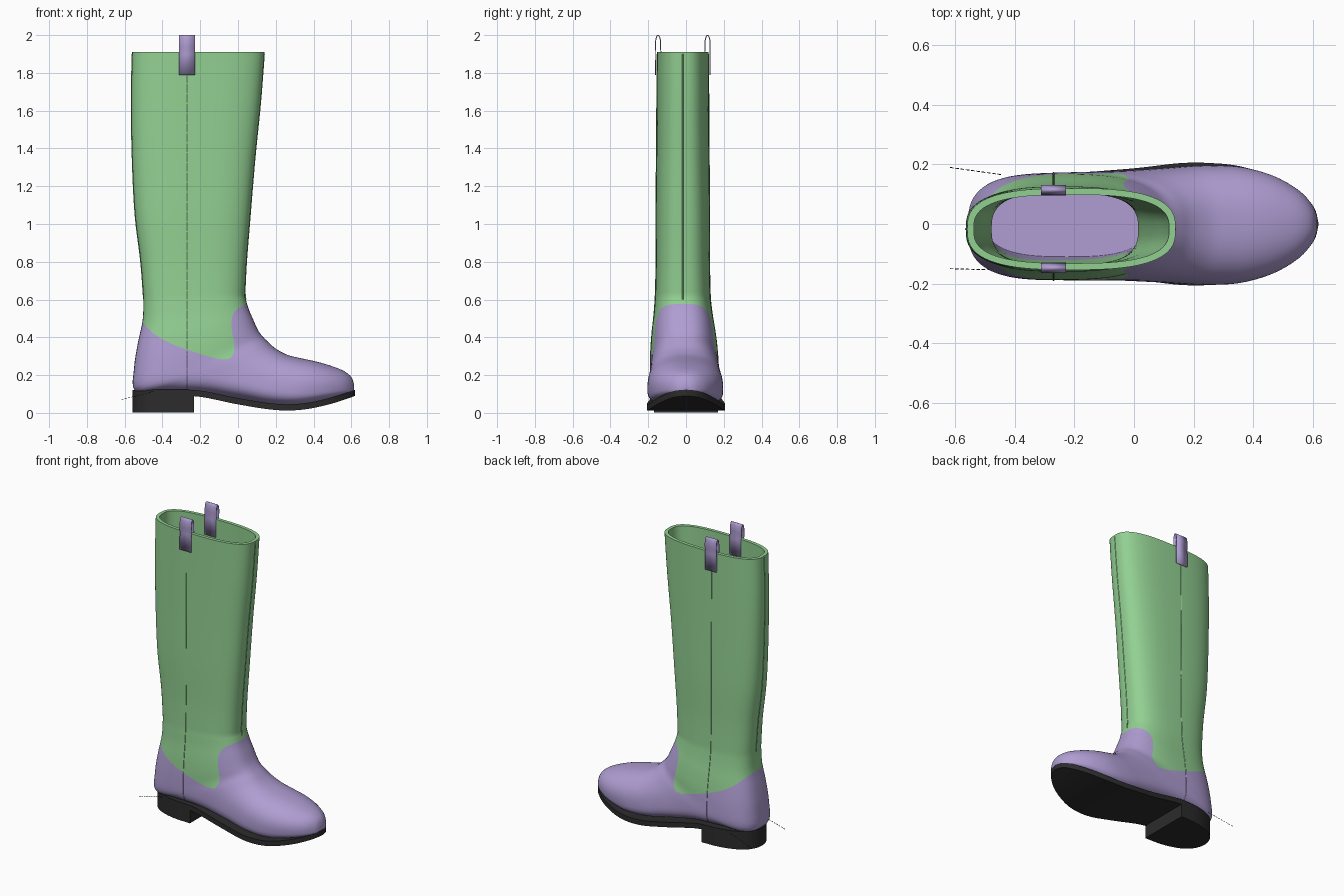
import bpy, bmesh
from math import pi, sin, cos, atan2, hypot
from mathutils import Vector
from mathutils.bvhtree import BVHTree

default_cube = bpy.data.objects.get("Cube")
if default_cube:
    bpy.data.objects.remove(default_cube, do_unlink=True)

SIDES = 72
SHAFT_Y = -0.017      # the shaft leans slightly to one side
SEAM_X = -0.27


def make_material(name, rgb):
    mat = bpy.data.materials.new(name)
    mat.use_nodes = True
    colour = (*rgb, 1)
    mat.diffuse_color = colour
    mat.node_tree.nodes["Principled BSDF"].inputs["Base Color"].default_value = colour
    return mat


green = make_material("leaf green leather", (0.29, 0.63, 0.29))
purple = make_material("lilac leather", (0.43, 0.34, 0.65))
black = make_material("black rubber", (0.025, 0.025, 0.025))


def add_object(name, data, materials):
    obj = bpy.data.objects.new(name, data)
    bpy.context.collection.objects.link(obj)
    data.materials.clear()
    for mat in materials:
        data.materials.append(mat)
    return obj


def finish_mesh(name, bm, materials, angle=0.7):
    bmesh.ops.recalc_face_normals(bm, faces=bm.faces[:])
    mesh = bpy.data.meshes.new(name)
    bm.to_mesh(mesh)
    bm.free()
    smooth(mesh, angle)
    return add_object(name, mesh, materials)


def smooth(mesh, angle):
    mesh.polygons.foreach_set("use_smooth", [True] * len(mesh.polygons))
    mesh.set_sharp_from_angle(angle=angle)


def spline(rows, steps):
    """Catmull-Rom refinement of a list of rows."""
    out = []
    last = len(rows) - 1
    for i in range(last):
        a, b, c, d = rows[max(i - 1, 0)], rows[i], rows[i + 1], rows[min(i + 2, last)]
        for k in range(steps):
            t = k / steps
            out.append([q + t / 2 * (r - p + t * (2 * p - 5 * q + 4 * r - s
                        + t * (3 * (q - r) + s - p)))
                        for p, q, r, s in zip(a, b, c, d)])
    out.append(list(rows[-1]))
    return out


def lookup(table, x):
    for (x0, v0), (x1, v1) in zip(table, table[1:]):
        if x <= x1:
            return v0 + (v1 - v0) * max(0, (x - x0) / (x1 - x0))
    return table[-1][1]


def ring(row):
    """Rounded section between a front/top point and a back/bottom point."""
    fx, fz, bx, bz, w = row
    tilt = atan2(fz - bz, fx - bx) / (pi / 2) if hypot(fx - bx, fz - bz) > 0 else 1
    split = 0.5 - 0.2 * tilt
    lean = SHAFT_Y * min(1, max(0, (fz - 0.2) / 0.4))
    points = []
    for i in range(SIDES):
        a = 2 * pi * i / SIDES
        c, s = cos(a), sin(a)
        n = 2.8 - 0.6 * tilt if c > 0 else 2.8 + 0.6 * tilt
        u = abs(c) ** (2 / n) * (1 - split if c > 0 else -split) + split
        v = abs(s) ** (2 / n) * (1 if s > 0 else -1)
        points.append((bx + (fx - bx) * u, w * v + lean, bz + (fz - bz) * u))
    return points


# Boot body: front x, front z, back x, back z, half width
shaft_rows = spline([
    (.14, 1.91, -.56, 1.91, .137), (.12, 1.65, -.565, 1.65, .138),
    (.09, 1.35, -.56, 1.35, .14), (.065, 1.05, -.545, 1.05, .143),
    (.045, .8, -.515, .8, .142), (.036, .62, -.5, .6, .146)], 6)
foot_rows = spline([
    (.036, .62, -.5, .6, .146), (.055, .555, -.505, .49, .155),
    (.08, .495, -.53, .37, .168), (.105, .44, -.55, .24, .177),
    (.13, .405, -.545, .115, .18), (.16, .375, -.4, .11, .182),
    (.2, .34, -.2, .105, .184), (.26, .308, 0, .075, .192),
    (.33, .29, .16, .045, .2), (.41, .273, .31, .04, .196),
    (.49, .25, .45, .065, .165), (.56, .222, .55, .09, .114),
    (.6, .19, .6, .105, .062), (.614, .15, .614, .12, .025)], 4)
wall = 0.022
lining_rows = [(.04, .15, -.49, .15, .11)]
lining_rows += [(fx - wall, fz, bx + wall, bz, w - wall)
                for fx, fz, bx, bz, w in reversed(shaft_rows)]

bm = bmesh.new()
all_rows = lining_rows + shaft_rows + foot_rows[1:]
loops = [[bm.verts.new(p) for p in ring(r)] for r in all_rows]
for j, (lo, hi) in enumerate(zip(loops, loops[1:])):
    for i in range(SIDES):
        k = (i + 1) % SIDES
        face = bm.faces.new((lo[i], lo[k], hi[k], hi[i]))
        face.material_index = 1 if j < len(lining_rows) else 0
insole = bm.faces.new(loops[0])
insole.material_index = 2
bm.faces.new(loops[-1])
body = finish_mesh("boot_shaft", bm, (green, green, black))
body_tree = BVHTree.FromPolygons([v.co for v in body.data.vertices],
                                 [p.vertices[:] for p in body.data.polygons])

# Line where the shaft leather meets the foot leather
join_line = spline([
    (-.62, .57), (-.51, .48), (-.44, .415), (-.35, .365), (-.25, .328), (-.15, .297),
    (-.08, .283), (-.035, .295), (-.018, .35), (-.03, .42), (-.035, .49),
    (-.015, .54), (.03, .57), (.08, .585)], 4)
outline = join_line + [(.9, .6), (.9, 2.3), (-.9, 2.3), (-.9, .6)]
bm = bmesh.new()
near, far = ([bm.verts.new((x, y, z)) for x, z in outline] for y in (-.5, .5))
bm.faces.new(near)
bm.faces.new(far)
for i in range(len(outline)):
    bm.faces.new((near[i - 1], near[i], far[i], far[i - 1]))
cutter = finish_mesh("join_cutter", bm, (green,))
cutter.hide_render = True

foot = add_object("boot_foot", body.data.copy(), (purple, green, black))
for obj, operation in ((body, "INTERSECT"), (foot, "DIFFERENCE")):
    cut = obj.modifiers.new("join", "BOOLEAN")
    cut.operation = operation
    cut.solver = "EXACT"
    cut.object = cutter
bpy.context.view_layer.update()
graph = bpy.context.evaluated_depsgraph_get()
results = [(o, bpy.data.meshes.new_from_object(o.evaluated_get(graph))) for o in (body, foot)]
for obj, mesh in results:
    obj.modifiers.clear()
    obj.data = mesh
    smooth(mesh, 0.8)
bpy.data.objects.remove(cutter, do_unlink=True)

# Sole and heel share one footprint
footprint = [(-.558, .0), (-.55, .045), (-.52, .095), (-.46, .135), (-.35, .165), (-.2, .172),
             (0, .187), (.15, .204), (.25, .205), (.36, .193), (.48, .153), (.56, .104),
             (.605, .055), (.62, .0)]
sole_under = spline([(-.56, .088), (-.36, .09), (-.2, .085), (0, .045), (.2, .015),
                     (.35, .018), (.5, .05), (.62, .09)], 5)


def slab(name, stations, under, over):
    bm = bmesh.new()
    rows = [[bm.verts.new((x, side * max(w, .004), z(x)))
             for side, z in ((-1, under), (1, under), (1, over), (-1, over))]
            for x, w in stations]
    for a, b in zip(rows, rows[1:]):
        for i in range(4):
            bm.faces.new((a[i - 1], a[i], b[i], b[i - 1]))
    bm.faces.new(rows[0])
    bm.faces.new(rows[-1])
    return finish_mesh(name, bm, (black,), 0.6)


def sole_bottom(x):
    return lookup(sole_under, x)


stations = spline(footprint, 5)
slab("sole", stations, sole_bottom, lambda x: sole_bottom(x) + .033)
heel_stations = [s for s in stations if s[0] < -.24] + [(-.232, lookup(footprint, -.232))]
slab("heel", heel_stations, lambda x: 0.003, lambda x: .12)


def cord(name, points, radius, mat):
    curve = bpy.data.curves.new(name, "CURVE")
    curve.dimensions = "3D"
    curve.bevel_depth = radius
    curve.bevel_resolution = 1
    line = curve.splines.new("POLY")
    line.points.add(len(points) - 1)
    for target, p in zip(line.points, points):
        target.co = (*p, 1)
    return add_object(name, curve, (mat,))


def seam(name, origin, direction, low, high, mat):
    points = []
    for i in range(31):
        z = low + (high - low) * i / 30
        hit = body_tree.ray_cast(Vector((*origin, z)), Vector(direction))[0]
        if hit:
            points.append(hit)
    cord(name, points, .003, mat)


# Raised seams, pull tabs and loose threads on both sides
for side, word in ((-1, "right"), (1, "left")):
    start, inward = (SEAM_X, side), (0, -side, 0)
    seam(word + "_shaft_seam", start, inward, .335, 1.9, green)
    seam(word + "_foot_seam", start, inward, .13, .33, purple)

    # Strap runs up the outside, round a loop and down the inside
    mid = SHAFT_Y + side * .131
    path = [(side * .013, 1.79), (side * .012, 1.9)]
    path += [(side * .014 * cos(a), 1.95 + .049 * sin(a))
             for a in [pi * (i / 12 - .15) for i in range(16)]]
    path += [(-side * .0155, 1.9), (-side * .0155, 1.79)]
    bm = bmesh.new()
    strip = [[bm.verts.new((SEAM_X + dx, mid + y, z)) for dx in (-.042, .042)] for y, z in path]
    for a, b in zip(strip, strip[1:]):
        bm.faces.new((a[0], a[1], b[1], b[0]))
    tab = finish_mesh(word + "_pull_tab", bm, (purple,))
    thick = tab.modifiers.new("thickness", "SOLIDIFY")
    thick.thickness = .005
    thick.offset = 0

    tail = Vector((-.618, side * .17 + .02, .07))
    root = Vector((-.44, side * .16 + .005, .115))
    for i in range(10):
        cord(word + "_thread", [tail.lerp(root, (i + f) / 10) for f in (0, .65)], .0015, black)

for word, sign in (("front", 1), ("back", -1)):
    seam(word + "_seam", (2 * sign, SHAFT_Y), (-sign, 0, 0), .6, 1.9, green)
